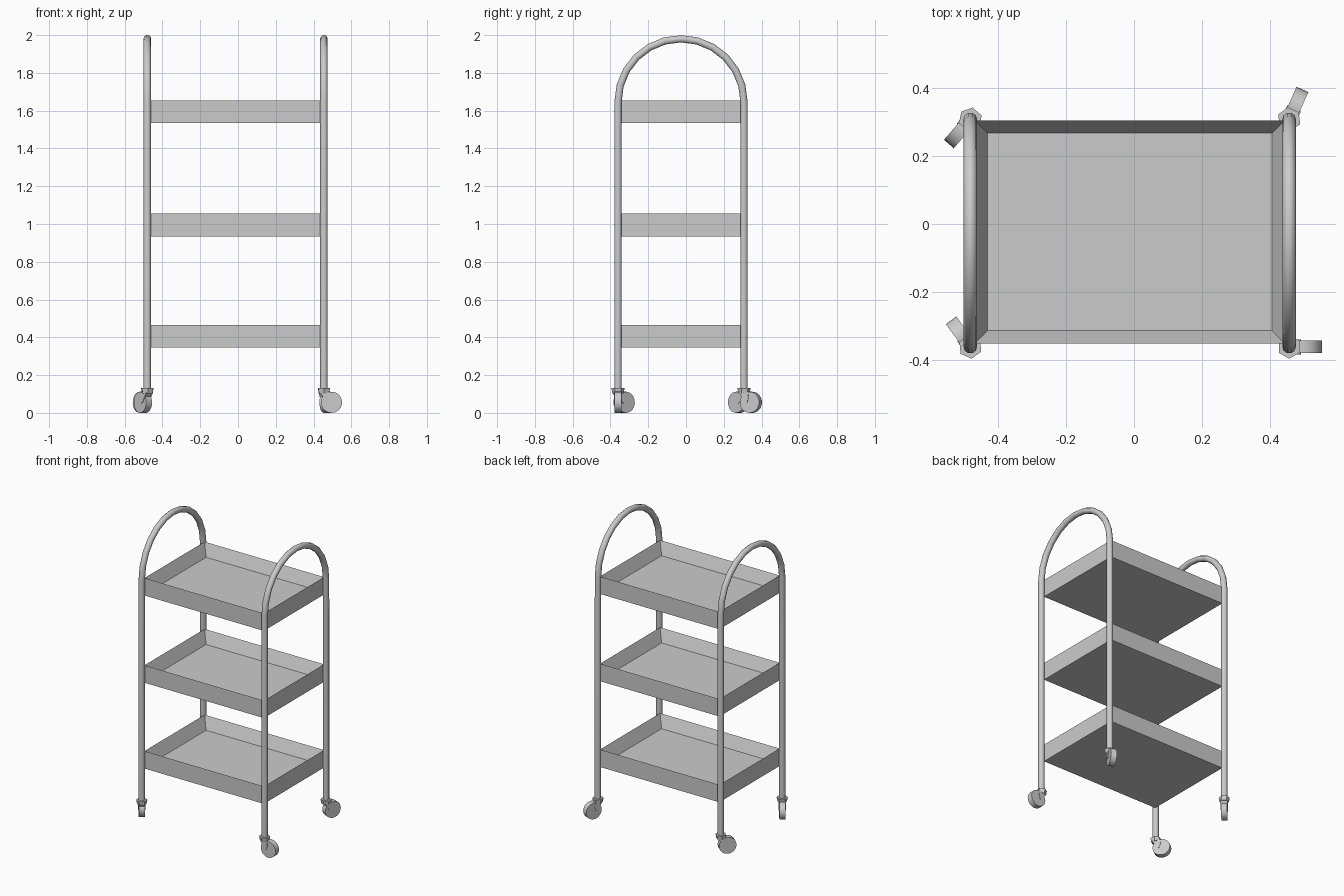
import bpy
import bmesh
from math import cos, sin, pi, radians
from mathutils import Matrix, Vector

if "Cube" in bpy.data.objects:
    bpy.data.objects.remove(bpy.data.objects["Cube"], do_unlink=True)

GREY = (0.6, 0.6, 0.6, 1)
metal = bpy.data.materials.new("grey_metal")
metal.use_nodes = True
metal.diffuse_color = GREY
metal.node_tree.nodes["Principled BSDF"].inputs["Base Color"].default_value = GREY

LEFT, RIGHT, FRONT, BACK = -0.48, 0.455, -0.36, 0.307
TUBE = 0.02


def finish(name, bm, matrix=Matrix(), smooth=False):
    bmesh.ops.recalc_face_normals(bm, faces=bm.faces)
    mesh = bpy.data.meshes.new(name)
    bm.to_mesh(mesh)
    bm.free()
    mesh.materials.append(metal)
    obj = bpy.data.objects.new(name, mesh)
    obj.matrix_world = matrix
    bpy.context.collection.objects.link(obj)
    if smooth:
        bpy.ops.object.select_all(action="DESELECT")
        obj.select_set(True)
        bpy.context.view_layer.objects.active = obj
        bpy.ops.object.shade_smooth_by_angle(angle=radians(35))
    return obj


# Trays: upright outer walls, sloping inner walls meeting in a thin rim
def tray(name, top, height=0.12, wall=0.037):
    bm = bmesh.new()

    def ring(inset, z):
        x0, x1 = -0.467 + inset, 0.442 - inset
        y0, y1 = -0.35 + inset, 0.304 - inset
        return [bm.verts.new((x, y, z)) for x, y in ((x0, y0), (x1, y0), (x1, y1), (x0, y1))]

    rings = [ring(0, top - height), ring(0, top), ring(wall, top - height + wall)]
    for low, high in zip(rings, rings[1:]):
        for i in range(4):
            j = (i + 1) % 4
            bm.faces.new((low[i], low[j], high[j], high[i]))
    bm.faces.new(rings[0])
    bm.faces.new(rings[-1])
    finish(name, bm)


for name, top in (("bottom_tray", 0.465), ("middle_tray", 1.055), ("top_tray", 1.655)):
    tray(name, top)


# Side frames: two legs joined by a half-round handle
def side_frame(name, x, steps=12):
    mid, radius, spring = (FRONT + BACK) / 2, (BACK - FRONT) / 2, 1.647
    path = [(FRONT, 0.11)]
    for i in range(steps + 1):
        a = pi - pi * i / steps
        path.append((mid + radius * cos(a), spring + radius * sin(a)))
    path.append((BACK, 0.11))
    curve = bpy.data.curves.new(name, "CURVE")
    curve.dimensions = "3D"
    curve.bevel_depth = TUBE
    curve.bevel_resolution = 3
    curve.use_fill_caps = True
    spline = curve.splines.new("POLY")
    spline.points.add(len(path) - 1)
    for point, (y, z) in zip(spline.points, path):
        point.co = (x, y, z, 1)
    spline.use_smooth = True
    curve.materials.append(metal)
    obj = bpy.data.objects.new(name, curve)
    bpy.context.collection.objects.link(obj)


side_frame("left_frame", RIGHT)
side_frame("right_frame", LEFT)


# Casters: six-sided collar, slanted fork and wheel, swivelled about the leg
def caster(name, x, y, swivel):
    place = Matrix.Translation((x, y, 0)) @ Matrix.Rotation(radians(swivel), 4, "Z")

    bm = bmesh.new()
    bmesh.ops.create_cone(bm, cap_ends=True, segments=6, radius1=0.03, radius2=0.035,
                          depth=0.028, matrix=Matrix.Translation((0, 0, 0.117)))
    finish(name + "_collar", bm, place)

    bm = bmesh.new()
    profile = ((-0.02, 0.108), (0.032, 0.108), (0.035, 0.08), (0.026, 0.05), (0.014, 0.055))
    face = bm.faces.new([bm.verts.new((u, -0.022, z)) for u, z in profile])
    moved = bmesh.ops.extrude_face_region(bm, geom=[face])["geom"]
    bmesh.ops.translate(bm, vec=Vector((0, 0.044, 0)),
                        verts=[v for v in moved if isinstance(v, bmesh.types.BMVert)])
    finish(name + "_fork", bm, place)

    bm = bmesh.new()
    turn = Matrix.Translation((0.04, 0, 0.056)) @ Matrix.Rotation(pi / 2, 4, "X")
    bmesh.ops.create_cone(bm, cap_ends=True, segments=24, radius1=0.056, radius2=0.056,
                          depth=0.038, matrix=turn)
    finish(name + "_wheel", bm, place, smooth=True)


caster("front_left_caster", RIGHT, FRONT, 0)
caster("back_left_caster", RIGHT, BACK, 66)
caster("back_right_caster", LEFT, BACK, 229)
caster("front_right_caster", LEFT, FRONT, 126)
